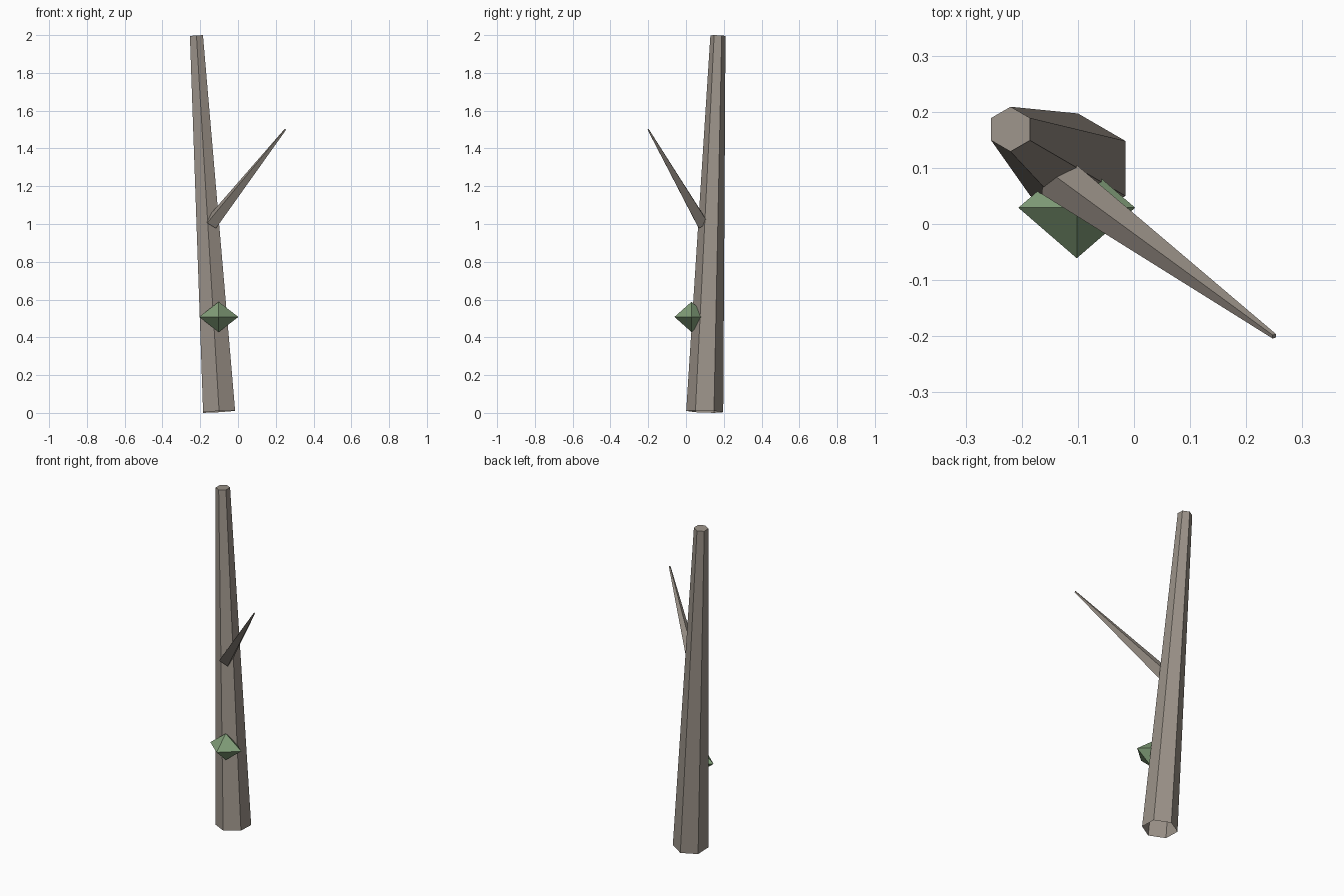
import bpy, bmesh, math
from mathutils import Vector

if "Cube" in bpy.data.objects:
    bpy.data.objects.remove(bpy.data.objects["Cube"])


def material(name, rgb):
    m = bpy.data.materials.new(name)
    m.diffuse_color = (*rgb, 1)
    m.use_nodes = True
    m.node_tree.nodes["Principled BSDF"].inputs["Base Color"].default_value = m.diffuse_color
    return m


def finish(bm, name, mat):
    mesh = bpy.data.meshes.new(name)
    bm.to_mesh(mesh)
    bm.free()
    mesh.materials.append(mat)
    obj = bpy.data.objects.new(name, mesh)
    bpy.context.collection.objects.link(obj)
    return obj


def limb(name, start, end, r0, r1, sides, ref, mat):
    """Tapered prism, open at the base and capped at the tip."""
    start, end = Vector(start), Vector(end)
    d = (end - start).normalized()
    u = Vector(ref)
    u = (u - d * u.dot(d)).normalized()
    v = d.cross(u)
    bm = bmesh.new()
    rings = []
    for c, r in ((start, r0), (end, r1)):
        ring = []
        for i in range(sides):
            a = 2 * math.pi * i / sides
            ring.append(bm.verts.new(c + (u * math.cos(a) + v * math.sin(a)) * r))
        rings.append(ring)
    low, top = rings
    for i in range(sides):
        j = (i + 1) % sides
        bm.faces.new((low[i], low[j], top[j], top[i]))
    bm.faces.new(top)
    return finish(bm, name, mat)


bark = material("bark", (0.33, 0.29, 0.25))
moss = material("moss", (0.22, 0.34, 0.19))

# Leaning six-sided trunk
limb("trunk", (-0.10, 0.099, 0.007), (-0.22, 0.169, 1.997),
     0.098, 0.04, 6, (0, 1, 0), bark)

# Bare four-sided branch, one edge on top
limb("branch", (-0.14, 0.085, 1.005), (0.25, -0.20, 1.5),
     0.04, 0.005, 4, (0, 0, 1), bark)

# Moss clump: flattened octahedron half sunk into the trunk
bm = bmesh.new()
center, size = Vector((-0.102, 0.029, 0.508)), (0.104, 0.09, 0.08)
tips = [Vector((size[0], 0, 0)), Vector((0, size[1], 0)),
        Vector((-size[0], 0, 0)), Vector((0, -size[1], 0))]
belt = [bm.verts.new(center + t) for t in tips]
for s in (1, -1):
    pole = bm.verts.new(center + Vector((0, 0, s * size[2])))
    for i in range(4):
        a, b = belt[i], belt[(i + 1) % 4]
        bm.faces.new((a, b, pole) if s > 0 else (b, a, pole))
finish(bm, "moss_clump", moss)
